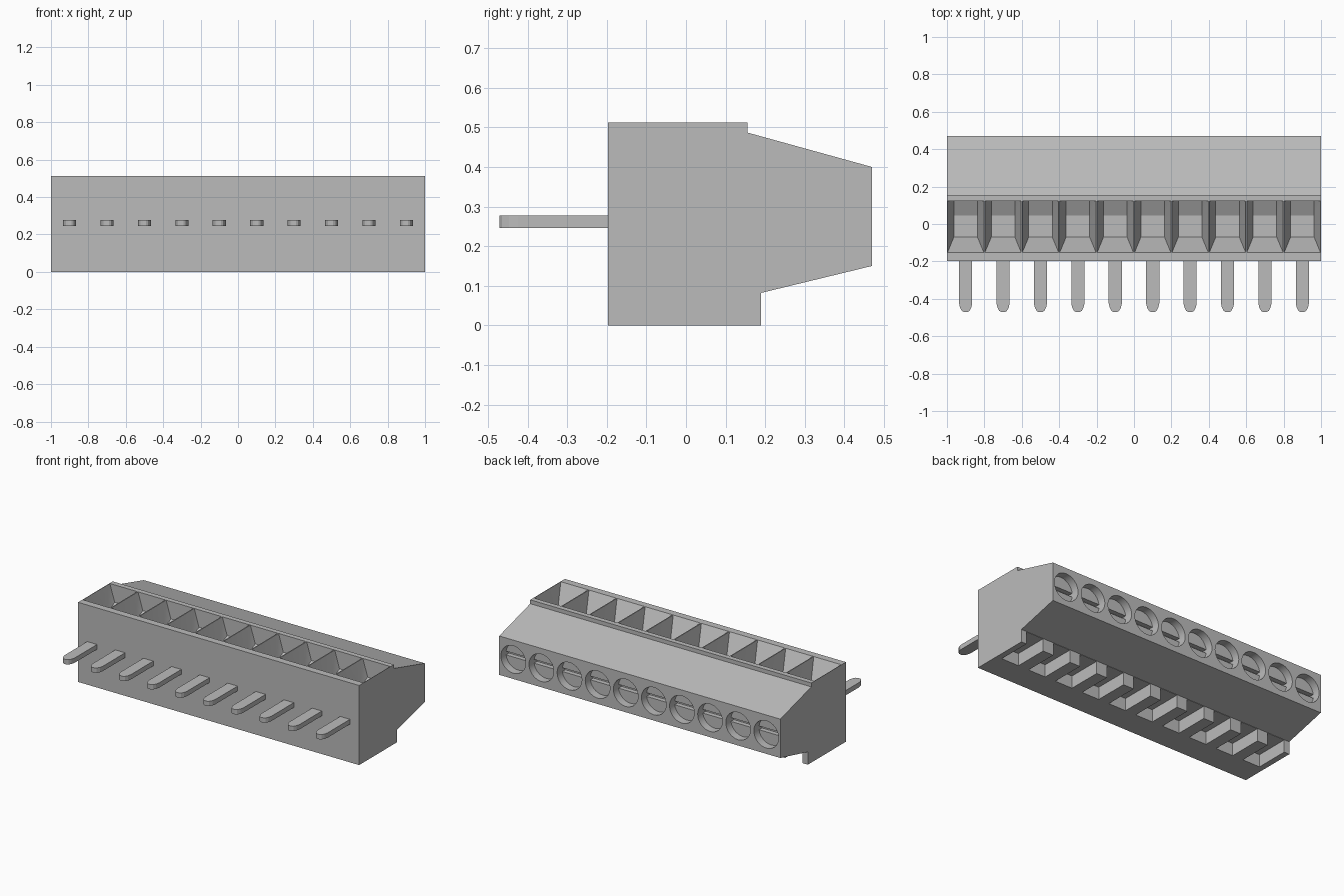
import bpy, bmesh, math

cube = bpy.data.objects.get("Cube")
if cube:
    bpy.data.objects.remove(cube, do_unlink=True)

PITCH = 0.2
CENTRES = [-0.9 + PITCH * i for i in range(10)]
SCREW_Z = 0.275

grey = bpy.data.materials.new("plain grey")
grey.use_nodes = True
colour = (0.5, 0.5, 0.5, 1)
grey.diffuse_color = colour
grey.node_tree.nodes["Principled BSDF"].inputs["Base Color"].default_value = colour


def finish(bm, name):
    bmesh.ops.recalc_face_normals(bm, faces=bm.faces)
    mesh = bpy.data.meshes.new(name)
    bm.to_mesh(mesh)
    bm.free()
    mesh.materials.append(grey)
    obj = bpy.data.objects.new(name, mesh)
    bpy.context.collection.objects.link(obj)
    return obj


def activate(obj):
    bpy.ops.object.select_all(action='DESELECT')
    obj.select_set(True)
    bpy.context.view_layer.objects.active = obj


def smooth(obj):
    activate(obj)
    bpy.ops.object.shade_smooth_by_angle(angle=math.radians(20))


def solids(name, point_sets):
    """One object made of a convex solid for each set of points."""
    bm = bmesh.new()
    for points in point_sets:
        verts = [bm.verts.new(p) for p in points]
        bmesh.ops.convex_hull(bm, input=verts)
    bmesh.ops.dissolve_limit(bm, angle_limit=0.01, verts=bm.verts, edges=bm.edges)
    return finish(bm, name)


def box(x0, x1, y0, y1, z0, z1):
    return [(x, y, z) for x in (x0, x1) for y in (y0, y1) for z in (z0, z1)]


def arc(cx, radius, start, end, steps, y0, y1):
    """Points of a round prism along y, around the screw axis."""
    angles = [start + (end - start) * i / steps for i in range(steps + 1)]
    return [(cx + radius * math.cos(a), y, SCREW_Z + radius * math.sin(a))
            for a in angles for y in (y0, y1)]


def cut(target, cutter):
    cutter.hide_render = True
    mod = target.modifiers.new("cut", 'BOOLEAN')
    mod.operation = 'DIFFERENCE'
    mod.solver = 'EXACT'
    mod.object = cutter
    activate(target)
    bpy.ops.object.modifier_apply(modifier=mod.name)
    bpy.data.objects.remove(cutter, do_unlink=True)


# Housing: side profile extruded along its length
profile = [(-0.197, 0), (0.19, 0), (0.19, 0.082), (0.47, 0.15),
           (0.47, 0.4), (0.155, 0.487), (0.155, 0.512), (-0.197, 0.512)]
bm = bmesh.new()
face = bm.faces.new([bm.verts.new((-1, y, z)) for y, z in profile])
ext = bmesh.ops.extrude_face_region(bm, geom=[face])
bmesh.ops.translate(bm, vec=(2, 0, 0),
                    verts=[v for v in ext["geom"] if isinstance(v, bmesh.types.BMVert)])
housing = finish(bm, "housing")


# Wire funnels in the top, with a ramp at the back of each floor
def funnel(cx):
    points = []
    for s in (-1, 1):
        top, low = cx + s * 0.097, cx + s * 0.063
        points += [(top, -0.152, 0.512), (top, 0.122, 0.512),
                   (top, -0.152, 0.53), (top, 0.122, 0.53),
                   (low, -0.07, 0.36), (low, 0.045, 0.36), (low, 0.122, 0.4)]
    return points


cut(housing, solids("funnel_cutter", [funnel(c) for c in CENTRES]))

# Notches under the foot, open to the back
cut(housing, solids("notch_cutter",
    [box(c - 0.062, c + 0.062, -0.03, 0.25, -0.05, 0.08) for c in CENTRES]))

# Screw bores in the back
cut(housing, solids("bore_cutter",
    [arc(c, 0.088, 0, math.tau * 31 / 32, 31, 0.39, 0.5) for c in CENTRES]))
smooth(housing)

# Slotted screw heads: two half discs with the slot between them
gap = math.asin(0.012 / 0.087)
heads = []
for c in CENTRES:
    for start in (0, math.pi):
        heads.append(arc(c, 0.087, start + gap, start + math.pi - gap, 14, 0.38, 0.42))
smooth(solids("screw_heads", heads))


# Flat pins with rounded tips at the front
def pin(cx):
    outline = [(0.035, -0.18), (0.035, -0.425), (0.03, -0.447),
               (0.02, -0.465), (0.009, -0.471)]
    return [(cx + s * w, y, z) for w, y in outline
            for s in (-1, 1) for z in (0.246, 0.277)]


solids("pins", [pin(c) for c in CENTRES])
